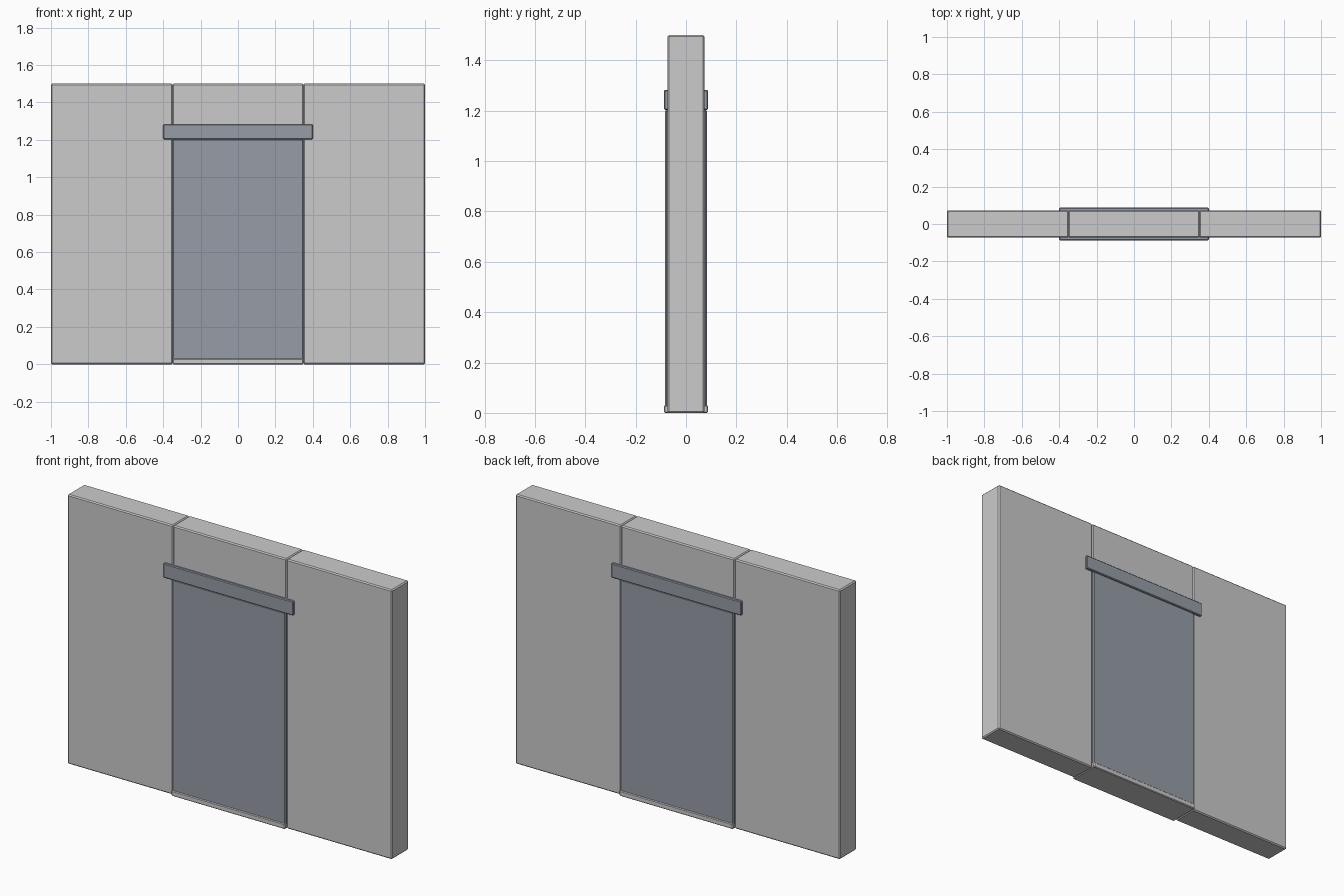
import bpy

if "Cube" in bpy.data.objects:
    bpy.data.objects.remove(bpy.data.objects["Cube"])

metal = bpy.data.materials.new("dark_metal")
metal.diffuse_color = (0.31, 0.34, 0.39, 1)
metal.use_nodes = True
metal.node_tree.nodes["Principled BSDF"].inputs["Base Color"].default_value = metal.diffuse_color


def block(name, x, y, z, bevel=0.006, material=None):
    """Bevelled box spanning the given (min, max) ranges."""
    spans = (x, y, z)
    bpy.ops.mesh.primitive_cube_add(size=1, location=[(a + b) / 2 for a, b in spans])
    ob = bpy.context.object
    ob.name = name
    ob.scale = [b - a for a, b in spans]
    bpy.ops.object.transform_apply(location=False, rotation=False, scale=True)
    mod = ob.modifiers.new("edge_bevel", 'BEVEL')
    mod.width = bevel
    mod.segments = 1
    if material:
        ob.data.materials.append(material)
    return ob


WALL = 0.0735    # half thickness of the wall
TRIM = 0.0875    # half thickness of header and sill
DOOR = 0.0825    # half thickness of the door
OPEN = 0.35      # half width of the opening

# Wall panels either side of the doorway and above it
block("wall_left", (-1, -OPEN), (-WALL, WALL), (0, 1.5))
block("wall_right", (OPEN, 1), (-WALL, WALL), (0, 1.5))
block("wall_above_door", (-OPEN, OPEN), (-WALL, WALL), (1.2, 1.5))

# Door slab, proud of the wall on both sides
block("door", (-OPEN, OPEN), (-DOOR, DOOR), (0.02, 1.205), material=metal)

# Header trim on front and back, reaching through the wall surface
for name, side in (("header_front", -1), ("header_back", 1)):
    y = sorted((side * (WALL - 0.01), side * TRIM))
    block(name, (-0.4, 0.4), y, (1.203, 1.282), 0.004, metal)

# Threshold under the door
block("threshold", (-OPEN, OPEN), (-TRIM, TRIM), (0, 0.03), 0.004)
